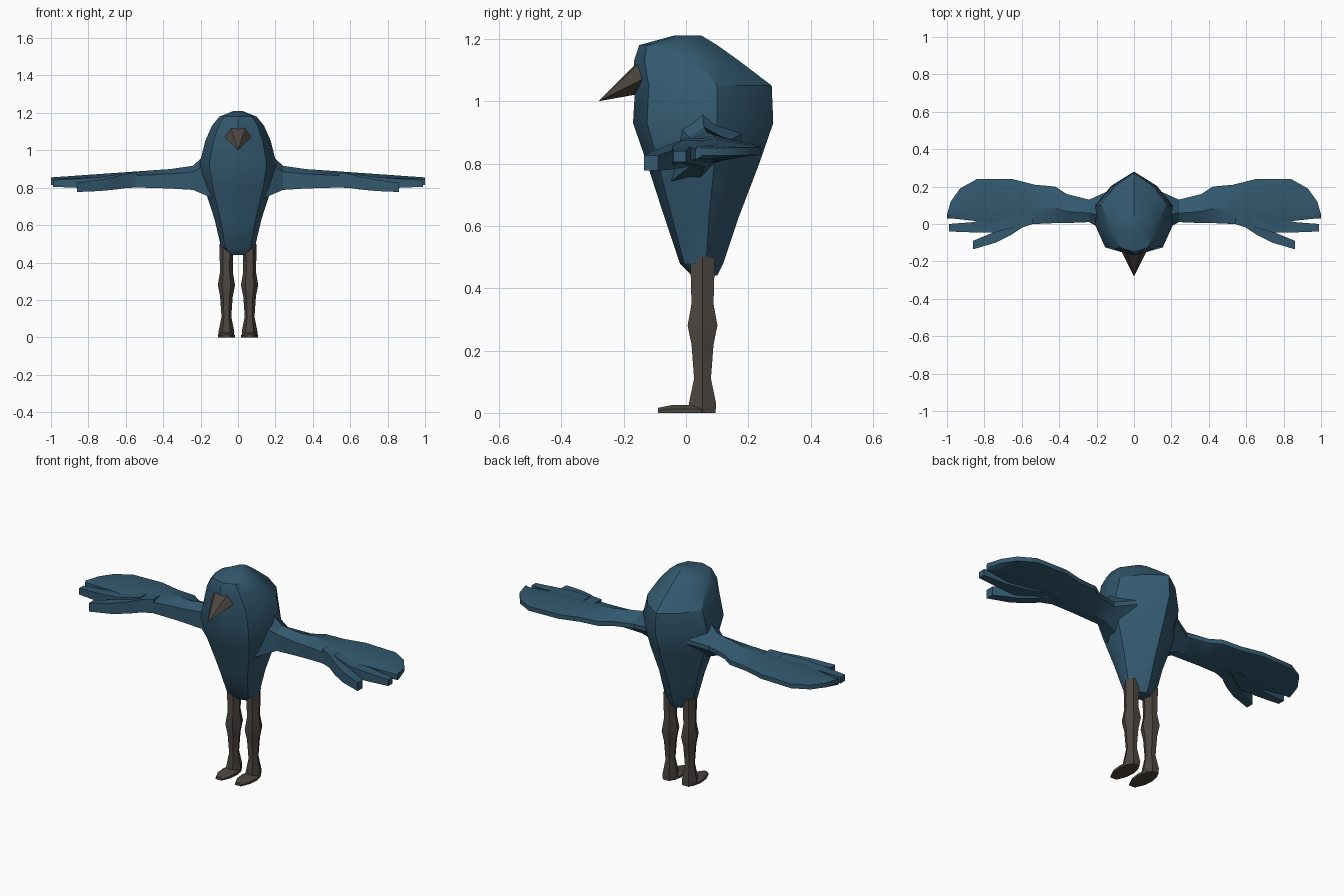
import bpy, bmesh, math

cube = bpy.data.objects.get("Cube")
if cube:
    bpy.data.objects.remove(cube, do_unlink=True)


def material(name, red, green, blue):
    mat = bpy.data.materials.new(name)
    mat.use_nodes = True
    colour = (red, green, blue, 1)
    mat.diffuse_color = colour
    mat.node_tree.nodes["Principled BSDF"].inputs["Base Color"].default_value = colour
    return mat


feather_blue = material("feather blue", .033, .1, .16)
leg_brown = material("beak and leg brown", .075, .062, .052)


def loft(name, rings, mat, mirror=False):
    """Skin a list of equally long point rings and cap both ends."""
    bm = bmesh.new()
    loops = [[bm.verts.new(point) for point in ring] for ring in rings]
    for lower, upper in zip(loops, loops[1:]):
        for i in range(len(lower)):
            bm.faces.new((lower[i - 1], lower[i], upper[i], upper[i - 1]))
    bm.faces.new(loops[0])
    bm.faces.new(loops[-1])
    bmesh.ops.remove_doubles(bm, verts=bm.verts, dist=.001)
    bmesh.ops.recalc_face_normals(bm, faces=bm.faces)
    mesh = bpy.data.meshes.new(name)
    bm.to_mesh(mesh)
    bm.free()
    mesh.materials.append(mat)
    obj = bpy.data.objects.new(name, mesh)
    bpy.context.collection.objects.link(obj)
    bpy.ops.object.select_all(action='DESELECT')
    obj.select_set(True)
    bpy.context.view_layer.objects.active = obj
    bpy.ops.object.shade_smooth_by_angle(angle=math.radians(30))
    if mirror:
        obj.modifiers.new("Mirror", 'MIRROR')


def close_outline(half):
    """Complete a half outline that starts and ends on the centre line."""
    return half + [(-x, *rest) for x, *rest in half[-2:0:-1]]


# Body and head: one faceted outline, scaled at each height
body_outline = close_outline([(0, 0), (.75, .1), (1, .35), (1, .6), (.6, .83), (0, 1)])


def body_ring(z, front, back, width):
    return [(x * width, front + y * (back - front), z) for x, y in body_outline]


loft("body", [
    body_ring(z=.44, front=.02, back=.1, width=.05),
    body_ring(z=.48, front=-.02, back=.12, width=.09),
    body_ring(z=.63, front=-.07, back=.17, width=.125),
    body_ring(z=.8, front=-.125, back=.235, width=.18),
    body_ring(z=.93, front=-.17, back=.28, width=.205),
    body_ring(z=1.05, front=-.163, back=.275, width=.175),
    body_ring(z=1.13, front=-.167, back=.17, width=.14),
    body_ring(z=1.18, front=-.15, back=.1, width=.1),
    body_ring(z=1.21, front=-.04, back=.05, width=.025),
], feather_blue)

# Beak: a notched diamond base drawn out to a low point
beak_base = close_outline([(0, -.155, 1.125), (.045, -.13, 1.14),
                           (.08, -.12, 1.08), (0, -.14, 1.025)])
beak_tip = (0, -.28, 1)
loft("beak", [beak_base, [beak_tip] * len(beak_base)], leg_brown)


# Wings: thickness thins toward the tip and flares where it meets the body
def wing_heights(x):
    flare = max(0, .25 - x)
    low = .785 + .03 * x - .4 * flare
    high = .925 - .07 * x + .9 * flare
    return low, high


def wing_ring(x, front, back):
    low, high = wing_heights(x)
    middle = front + .4 * (back - front)
    edge = (low + high) / 2
    shoulder = high - (high - low) / 4
    return [(x, front, low), (x, front, shoulder), (x, middle, high),
            (x, back, edge + .015), (x, back, edge - .01), (x, middle, low)]


loft("wings", [
    wing_ring(x=.13, front=-.05, back=.18),
    wing_ring(x=.24, front=.01, back=.13),
    wing_ring(x=.36, front=.005, back=.16),
    wing_ring(x=.42, front=.005, back=.2),
    wing_ring(x=.53, front=0, back=.21),
    wing_ring(x=.65, front=-.01, back=.24),
    wing_ring(x=.84, front=.015, back=.24),
    wing_ring(x=.93, front=.025, back=.19),
    wing_ring(x=.98, front=.03, back=.12),
    wing_ring(x=1, front=.03, back=.05),
], feather_blue, mirror=True)


# Wing fingers: box-like feathers that droop as they reach forward
def finger_ring(x, front, back):
    low, high = wing_heights(x)
    low += front / 4
    high += front / 4 - .005
    return [(x, front, low), (x, front, high), (x, back, high), (x, back, low)]


loft("middle_wing_fingers", [
    finger_ring(x=.62, front=-.01, back=.08),
    finger_ring(x=.74, front=-.045, back=.04),
    finger_ring(x=.86, front=-.045, back=.01),
    finger_ring(x=.99, front=-.04, back=0),
], feather_blue, mirror=True)

loft("front_wing_fingers", [
    finger_ring(x=.54, front=0, back=.08),
    finger_ring(x=.6, front=-.02, back=.05),
    finger_ring(x=.66, front=-.06, back=.01),
    finger_ring(x=.74, front=-.1, back=-.04),
    finger_ring(x=.86, front=-.135, back=-.09),
], feather_blue, mirror=True)

# Legs: six-sided columns with a knee and an ankle
leg_x, leg_y = .062, .053


def leg_ring(z, radius):
    turns = [math.tau * i / 6 for i in range(6)]
    return [(leg_x + radius * math.cos(turn),
             leg_y + radius * 1.2 * math.sin(turn), z) for turn in turns]


loft("legs", [
    leg_ring(z=0, radius=.04),
    leg_ring(z=.03, radius=.042),
    leg_ring(z=.11, radius=.026),
    leg_ring(z=.22, radius=.034),
    leg_ring(z=.28, radius=.046),
    leg_ring(z=.35, radius=.034),
    leg_ring(z=.5, radius=.038),
], leg_brown, mirror=True)


# Feet: bevelled wedges that narrow toward the toe
def foot_ring(y, width, height):
    profile = [(-1, 0), (-1, .5), (-.5, 1), (.5, 1), (1, .5), (1, 0)]
    return [(leg_x + x * width, y, z * height) for x, z in profile]


loft("feet", [
    foot_ring(y=.07, width=.034, height=.022),
    foot_ring(y=.02, width=.046, height=.026),
    foot_ring(y=-.04, width=.04, height=.026),
    foot_ring(y=-.09, width=.018, height=.016),
], leg_brown, mirror=True)
